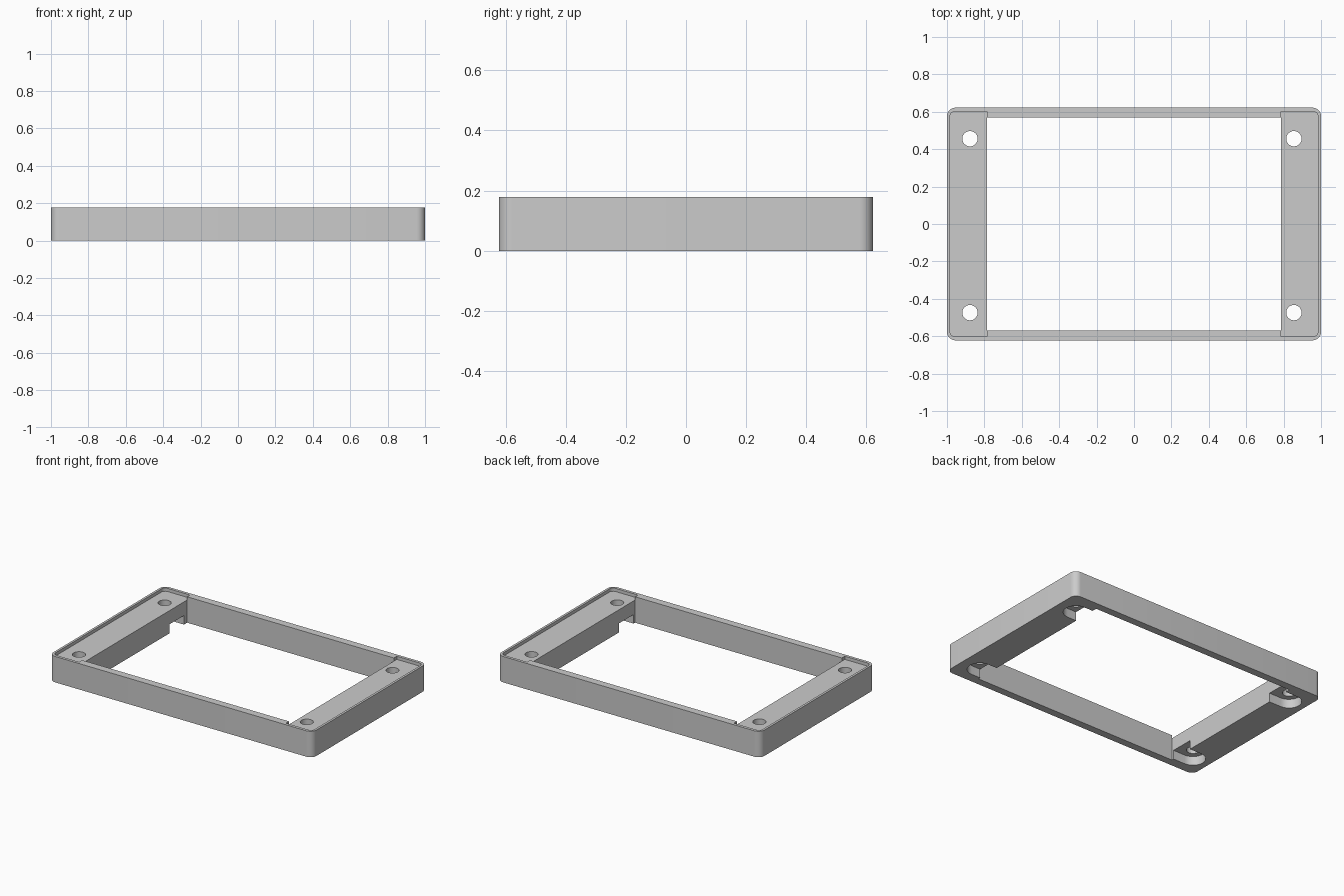
import bpy
import bmesh
from math import cos, sin, pi, radians

cube = bpy.data.objects.get("Cube")
if cube:
    bpy.data.objects.remove(cube, do_unlink=True)

WIDTH, DEPTH, HEIGHT = 2.0, 1.244, 0.178
INNER_X, INNER_Y = 0.786, 0.57      # central opening
SEAT_X, SEAT_Y = 0.984, 0.602       # recessed seats on the end bars
SEAT_Z = HEIGHT - 0.022
HOLES_X, HOLES_Y = (-0.877, 0.855), (-0.474, 0.456)
HOLE_R, SLOT_R, SLOT_H = 0.041, 0.08, 0.062

gray = bpy.data.materials.new("plain gray")
gray.use_nodes = True
gray.diffuse_color = (0.6, 0.6, 0.6, 1)
gray.node_tree.nodes["Principled BSDF"].inputs["Base Color"].default_value = (0.6, 0.6, 0.6, 1)


def rounded_rect(x0, x1, y0, y1, radii, steps=8):
    """Outline with one radius per corner, counter-clockwise from +x +y."""
    corners = ((x1, y1, -1, -1), (x0, y1, 1, -1), (x0, y0, 1, 1), (x1, y0, -1, 1))
    points = []
    for i, (x, y, sx, sy) in enumerate(corners):
        r = radii[i]
        if r == 0:
            points.append((x, y))
            continue
        for k in range(steps + 1):
            a = (i + k / steps) * pi / 2
            points.append((x + sx * r + r * cos(a), y + sy * r + r * sin(a)))
    return points


def prism(name, outline, z0, z1):
    bm = bmesh.new()
    base = bm.faces.new([bm.verts.new((x, y, z0)) for x, y in outline])
    top = bmesh.ops.extrude_face_region(bm, geom=[base])["geom"]
    bmesh.ops.translate(bm, vec=(0, 0, z1 - z0),
                        verts=[v for v in top if isinstance(v, bmesh.types.BMVert)])
    bmesh.ops.remove_doubles(bm, verts=bm.verts, dist=1e-5)
    bmesh.ops.recalc_face_normals(bm, faces=bm.faces)
    mesh = bpy.data.meshes.new(name)
    bm.to_mesh(mesh)
    bm.free()
    mesh.materials.append(gray)
    obj = bpy.data.objects.new(name, mesh)
    bpy.context.collection.objects.link(obj)
    return obj


def cut(target, outline, z0, z1):
    cutter = prism("cutter", outline, z0, z1)
    cutter.hide_render = True
    mod = target.modifiers.new("cut", "BOOLEAN")
    mod.operation, mod.solver, mod.object = "DIFFERENCE", "EXACT", cutter
    bpy.context.view_layer.objects.active = target
    bpy.ops.object.modifier_apply(modifier=mod.name)
    bpy.data.objects.remove(cutter, do_unlink=True)


# Outer body and central opening
frame = prism("frame", rounded_rect(-WIDTH / 2, WIDTH / 2, -DEPTH / 2, DEPTH / 2, [0.045] * 4),
              0, HEIGHT)
cut(frame, rounded_rect(-INNER_X, INNER_X, -INNER_Y, INNER_Y, [0] * 4), -0.1, HEIGHT + 0.1)

for side, hx in zip((-1, 1), HOLES_X):
    # Recessed seat, rounded at the outer corners and open to the middle
    ends = sorted((side * INNER_X, side * SEAT_X))
    r = 0.028
    radii = (r, 0, 0, r) if side > 0 else (0, r, r, 0)
    cut(frame, rounded_rect(*ends, -SEAT_Y, SEAT_Y, radii), SEAT_Z, HEIGHT + 0.1)
    for hy in HOLES_Y:
        # Screw hole
        circle = [(hx + HOLE_R * cos(k * pi / 16), hy + HOLE_R * sin(k * pi / 16))
                  for k in range(32)]
        cut(frame, circle, -0.1, HEIGHT + 0.1)
        # Round-ended slot underneath, open to the middle
        ends = sorted((side * (INNER_X - 0.05), hx + side * SLOT_R))
        radii = (SLOT_R, 0, 0, SLOT_R) if side > 0 else (0, SLOT_R, SLOT_R, 0)
        cut(frame, rounded_rect(*ends, hy - SLOT_R, hy + SLOT_R, radii), -0.1, SLOT_H)

bpy.ops.object.select_all(action="DESELECT")
frame.select_set(True)
bpy.context.view_layer.objects.active = frame
bpy.ops.object.shade_smooth_by_angle(angle=radians(30))
